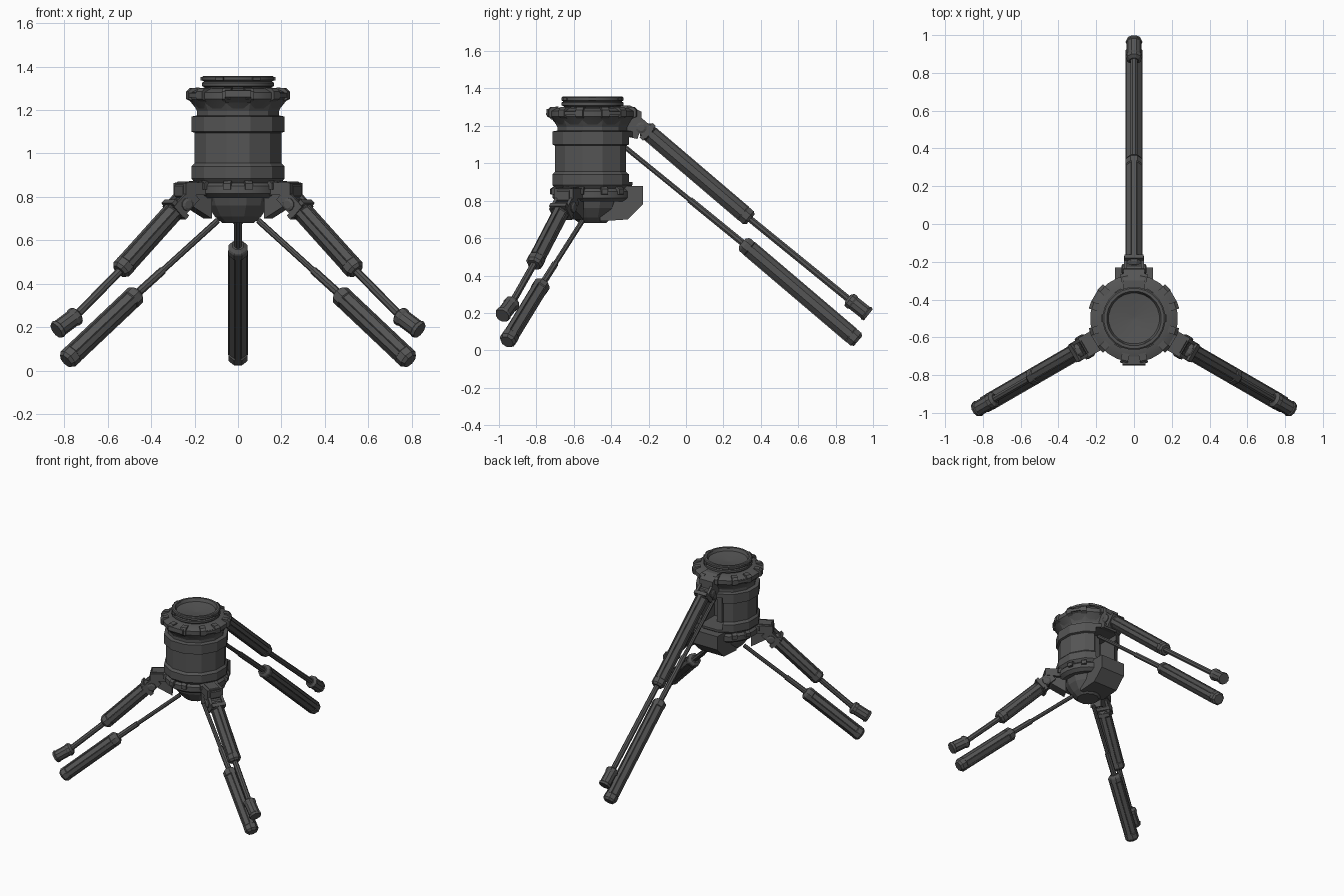
import bpy, bmesh, math
from mathutils import Vector, Matrix

if "Cube" in bpy.data.objects:
    bpy.data.objects.remove(bpy.data.objects["Cube"])

CY = -0.5                                   # body axis sits at y = -0.5
dark = bpy.data.materials.new("dark_grey")
dark.diffuse_color = (0.09, 0.09, 0.09, 1)
dark.use_nodes = True
dark.node_tree.nodes["Principled BSDF"].inputs["Base Color"].default_value = dark.diffuse_color


def finish(bm, name, smooth=False):
    bmesh.ops.recalc_face_normals(bm, faces=bm.faces)
    me = bpy.data.meshes.new(name)
    bm.to_mesh(me)
    bm.free()
    me.materials.append(dark)
    ob = bpy.data.objects.new(name, me)
    bpy.context.collection.objects.link(ob)
    if smooth:
        bpy.ops.object.select_all(action='DESELECT')
        ob.select_set(True)
        bpy.context.view_layer.objects.active = ob
        bpy.ops.object.shade_smooth_by_angle(angle=math.radians(32))
    return ob


def lathe(name, profile, sides, mat, smooth=False):
    """Closed solid of revolution from (radius, height) pairs, ends capped."""
    bm = bmesh.new()
    rings = []
    for r, h in profile:
        rings.append([bm.verts.new(mat @ Vector((r * math.cos(2 * math.pi * (i + .5) / sides),
                                                 r * math.sin(2 * math.pi * (i + .5) / sides), h)))
                      for i in range(sides)])
    for a, b in zip(rings, rings[1:]):
        for i in range(sides):
            j = (i + 1) % sides
            bm.faces.new((a[i], a[j], b[j], b[i]))
    bm.faces.new(rings[0])
    bm.faces.new(rings[-1])
    return finish(bm, name, smooth)


def box(name, lo, hi, mat):
    bm = bmesh.new()
    lo, hi = Vector(lo), Vector(hi)
    size = hi - lo
    bmesh.ops.create_cube(bm, size=1, matrix=mat @ Matrix.Translation((lo + hi) / 2) @ Matrix.Diagonal((*size, 1)))
    return finish(bm, name)


def slab(name, outline, width, mat):
    """Extrude a radial (r, z) outline sideways."""
    bm = bmesh.new()
    a = [bm.verts.new(mat @ Vector((r, -width / 2, z))) for r, z in outline]
    b = [bm.verts.new(mat @ Vector((r, width / 2, z))) for r, z in outline]
    bm.faces.new(a)
    bm.faces.new(b)
    for i in range(len(a)):
        j = (i + 1) % len(a)
        bm.faces.new((a[i], a[j], b[j], b[i]))
    return finish(bm, name)


def spin(deg):
    """Frame whose +x points outward from the body axis."""
    return Matrix.Translation((0, CY, 0)) @ Matrix.Rotation(math.radians(deg), 4, 'Z')


def along(frame, p0, p1):
    """Frame at p0 with +z towards p1 and +y sideways; returns it with the length."""
    d = Vector((p1[0] - p0[0], 0, p1[1] - p0[1]))
    z = d.normalized()
    y = Vector((0, 1, 0))
    x = y.cross(z)
    m = Matrix((x, y, z)).transposed().to_4x4()
    m.translation = Vector((p0[0], 0, p0[1]))
    return frame @ m, d.length


def rod(name, frame, p0, p1, r):
    m, n = along(frame, p0, p1)
    lathe(name, [(r, 0), (r, n)], 8, m, True)


def barrel(name, frame, p0, p1, r):
    """Octagonal strut sleeve with end collars and long ribs."""
    m, n = along(frame, p0, p1)
    lathe(name, [(r * .6, 0), (r * .95, .012), (r * 1.05, .02), (r * 1.05, .05), (r * .93, .055), (r * .93, n - .055),
                 (r * 1.05, n - .05), (r * 1.05, n - .015), (r * .8, n)], 8, m)
    for k in range(4):
        mk = m @ Matrix.Rotation(k * math.pi / 2, 4, 'Z')
        box(name + "_rib", (r * .7, -r * .28, .05), (r * 1.0, r * .28, n - .05), mk)


base = spin(0)
# Lower bowl and flange
lathe("lower_bowl", [(.075, .68), (.11, .71), (.145, .76), (.16, .81), (.17, .84)], 12, base)
lathe("lower_flange", [(.16, .80), (.19, .795), (.215, .815), (.215, .85), (.20, .865), (.17, .88)], 24, base, True)
# Main housing
housing = lathe("main_housing", [(.17, .84), (.205, .865), (.222, .885), (.222, .94), (.207, .955), (.207, 1.095),
                                 (.222, 1.10), (.222, 1.17), (.195, 1.175), (.195, 1.195), (.215, 1.235),
                                 (.20, 1.25)], 12, base)
cutter = box("slot_cutter", (.03, -.09, .90), (.4, .09, 1.14), spin(90))
cutter.hide_render = True
cutter.hide_viewport = True
cut = housing.modifiers.new("back_slot", 'BOOLEAN')
cut.operation = 'DIFFERENCE'
cut.object = cutter
# Upper flange, front lip and top ring with sunken cap
lathe("upper_flange", [(.19, 1.20), (.218, 1.235), (.232, 1.25), (.232, 1.28), (.20, 1.295), (.15, 1.30)], 24, base, True)
lathe("top_ring", [(.15, 1.29), (.155, 1.305), (.167, 1.31), (.167, 1.325), (.158, 1.33), (.167, 1.337),
                   (.167, 1.352), (.16, 1.357), (.145, 1.357), (.135, 1.335), (.01, 1.318)], 24, base, True)
slab("front_lip", [(.19, 1.295), (.245, 1.29), (.248, 1.26), (.22, 1.235), (.19, 1.235)], .12, spin(-90))

# Clamps around both flanges
for k in range(6):
    for off in (-13, 13):
        f = spin(30 + 60 * k + off)
        slab("upper_clamp", [(.19, 1.303), (.228, 1.30), (.244, 1.285), (.244, 1.25), (.21, 1.235)], .04, f)
        if k != 1:
            slab("lower_clamp", [(.18, .885), (.21, .875), (.23, .862), (.23, .835), (.18, .83)], .035, f)
    box("upper_latch", (.20, -.04, 1.258), (.241, .04, 1.278), spin(30 + 60 * k))
    box("ring_tab", (.14, -.02, 1.335), (.172, .02, 1.352), spin(60 * k))

# Rear box and inner post in the slot
slab("rear_box", [(.04, .88), (.27, .88), (.27, .78), (.19, .70), (.04, .69)], .2, spin(90))
box("slot_post", (.03, -.02, .86), (.10, .02, 1.16), spin(90))

# Strut end points in (radius, height): side legs and the longer rear leg
side = dict(up0=(.31, .765), up1=(.63, .457), foot0=(.865, .25), foot1=(.965, .185),
            lo0=(.11, .69), lo1=(.53, .36), lo2=(.915, .045), mid=(.40, .462))
rear = dict(up0=(.27, 1.19), up1=(.845, .70), foot0=(1.38, .265), foot1=(1.475, .19),
            lo0=(.12, 1.13), lo1=(.80, .577), lo2=(1.42, .05), mid=(.52, .805))
for label, deg, p in (("left", 210, side), ("right", 330, side), ("rear", 90, rear)):
    f = spin(deg)
    n = label + "_leg_"
    barrel(n + "upper_barrel", f, p["up0"], p["up1"], .046)
    rod(n + "upper_rod", f, p["up1"], p["foot0"], .019)
    m, length = along(f, p["foot0"], p["foot1"])
    lathe(n + "end_cap", [(.025, -.02), (.043, -.008), (.045, .01), (.04, .02), (.04, length - .02),
                          (.045, length - .015), (.04, length)], 10, m)
    rod(n + "lower_rod_inner", f, p["lo0"], p["mid"], .014)
    rod(n + "lower_rod_outer", f, p["mid"], p["lo1"], .019)
    barrel(n + "lower_barrel", f, p["lo1"], p["lo2"], .046)
    # Hinge pin, fork cheeks and collar at the top of the leg
    r, z = p["up0"]
    pin = f @ Matrix.Translation((r - .01, 0, z)) @ Matrix.Rotation(math.pi / 2, 4, 'X')
    lathe(n + "hinge_pin", [(.018, -.066), (.03, -.06), (.03, .06), (.018, .066)], 10, pin)
    m, _ = along(f, p["up0"], p["up1"])
    for s in (-1, 1):
        box(n + "fork_cheek", (-.035, s * .045 - .009, -.07), (.035, s * .045 + .009, .05), m)
    box(n + "hinge_collar", (-.052, -.05, .02), (.052, .05, .045), m)

# Leg brackets on the body
for deg in (210, 330):
    slab("side_bracket", [(.16, .875), (.30, .87), (.315, .85), (.315, .805), (.26, .755), (.16, .70)], .075, spin(deg))
    slab("bracket_plate", [(.17, .87), (.31, .865), (.31, .81), (.19, .81)], .115, spin(deg))
slab("rear_bracket", [(.15, 1.31), (.20, 1.31), (.262, 1.275), (.265, 1.20), (.24, 1.13), (.15, 1.15)], .11, spin(90))
